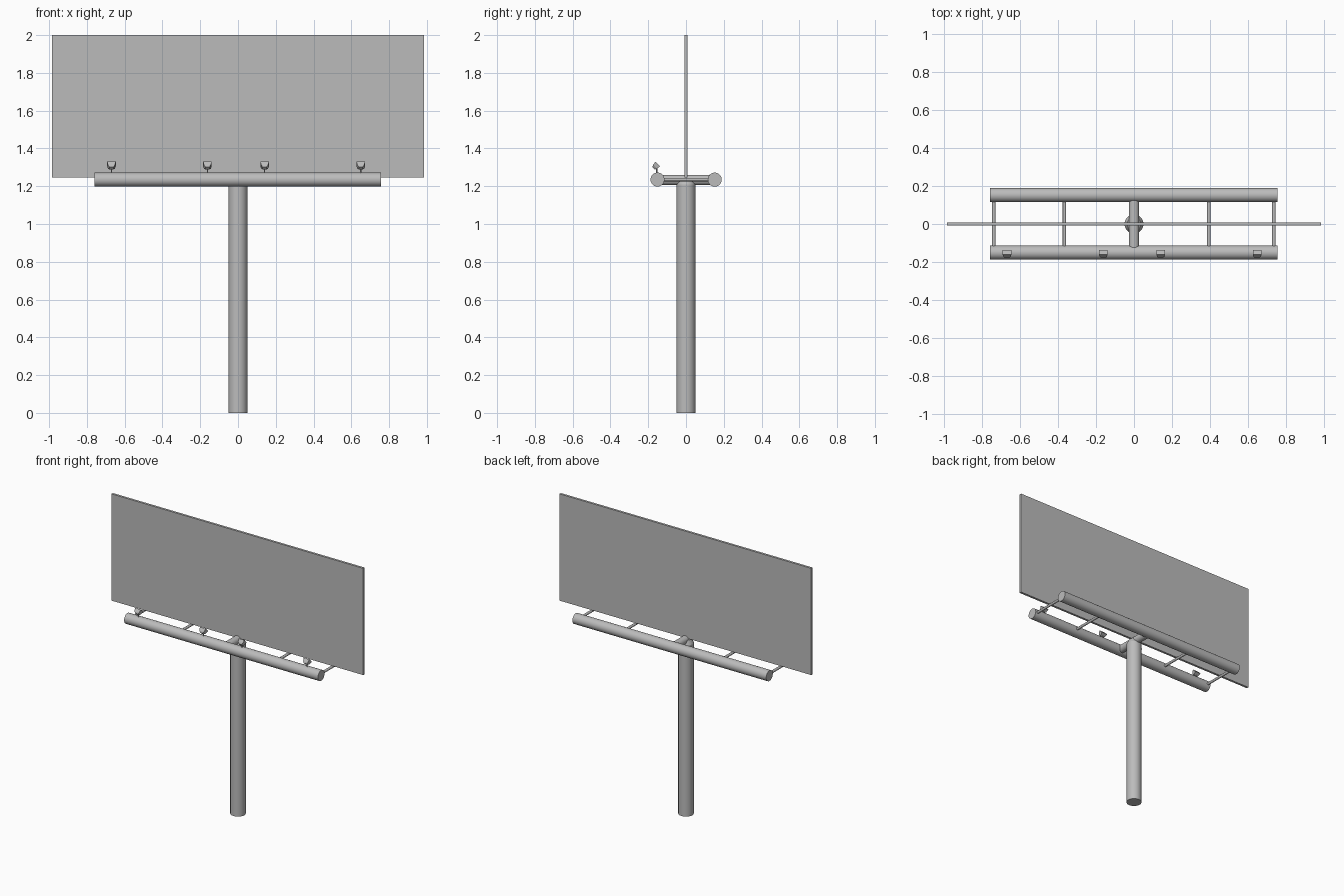
import bpy, math
from mathutils import Vector

cube = bpy.data.objects.get("Cube")
if cube:
    bpy.data.objects.remove(cube, do_unlink=True)

grey = bpy.data.materials.new("painted grey metal")
grey.use_nodes = True
grey.diffuse_color = (0.5, 0.5, 0.5, 1)
grey.node_tree.nodes["Principled BSDF"].inputs["Base Color"].default_value = grey.diffuse_color


def loft(name, rings):
    """Closed solid joining matching rings of points."""
    n = len(rings[0])
    faces = [list(reversed(range(n))), [(len(rings) - 1) * n + i for i in range(n)]]
    for r in range(len(rings) - 1):
        for i in range(n):
            j = (i + 1) % n
            faces.append([r * n + i, r * n + j, (r + 1) * n + j, (r + 1) * n + i])
    mesh = bpy.data.meshes.new(name)
    mesh.from_pydata([p for ring in rings for p in ring], [], faces)
    mesh.materials.append(grey)
    obj = bpy.data.objects.new(name, mesh)
    bpy.context.collection.objects.link(obj)
    return obj


def tube(name, start, end, radius, sides=32):
    """Smooth round bar between two points."""
    a, b = Vector(start), Vector(end)
    bpy.ops.mesh.primitive_cylinder_add(vertices=sides, radius=radius,
                                        depth=(b - a).length, location=(a + b) / 2)
    obj = bpy.context.object
    obj.name = name
    obj.rotation_euler = (b - a).to_track_quat('Z', 'Y').to_euler()
    obj.data.materials.append(grey)
    bpy.ops.object.shade_smooth_by_angle(angle=math.radians(35))
    return obj


# Display panel
bpy.ops.mesh.primitive_cube_add(size=1, location=(0, 0, 1.6225))
panel = bpy.context.object
panel.name = "display_panel"
panel.scale = (1.972, 0.016, 0.755)
panel.data.materials.append(grey)

# Pole with a chamfered top, and the arm across it
circle = [(math.cos(i * math.tau / 32), math.sin(i * math.tau / 32)) for i in range(32)]
pole = loft("pole", [[(c * r, s * r, z) for c, s in circle]
                     for r, z in ((0.05, 0), (0.05, 1.21), (0.036, 1.24))])
bpy.context.view_layer.objects.active = pole
bpy.ops.object.select_all(action='DESELECT')
pole.select_set(True)
bpy.ops.object.shade_smooth_by_angle(angle=math.radians(20))
tube("cross_arm", (0, -0.13, 1.233), (0, 0.13, 1.233), 0.0275)

# Long beams and thin rods between them
for side, y in (("front", -0.151), ("back", 0.152)):
    tube(side + "_beam", (-0.76, y, 1.235), (0.757, y, 1.235), 0.037)
for i, x in enumerate((-0.74, -0.367, 0.395, 0.738)):
    tube(f"tie_rod_{i + 1}", (x, -0.14, 1.235), (x, 0.14, 1.235), 0.009, 16)

# Floodlights tilted up toward the panel
aim = Vector((0, 1, 1)).normalized()
up = Vector((0, -1, 1)).normalized()
for i, x in enumerate((-0.67, -0.162, 0.141, 0.65)):
    tube(f"lamp_stem_{i + 1}", (x, -0.155, 1.26), (x, -0.155, 1.3), 0.003, 8)
    mouth = Vector((x, -0.149, 1.318))
    rings = []
    for back, half_w, half_h in ((0.032, 0.01, 0.009), (0.022, 0.018, 0.014), (0, 0.023, 0.018)):
        rings.append([mouth - aim * back + Vector((sx * half_w, 0, 0)) + up * sy * half_h
                      for sx, sy in ((-1, -1), (1, -1), (1, 1), (-1, 1))])
    loft(f"lamp_head_{i + 1}", rings)
